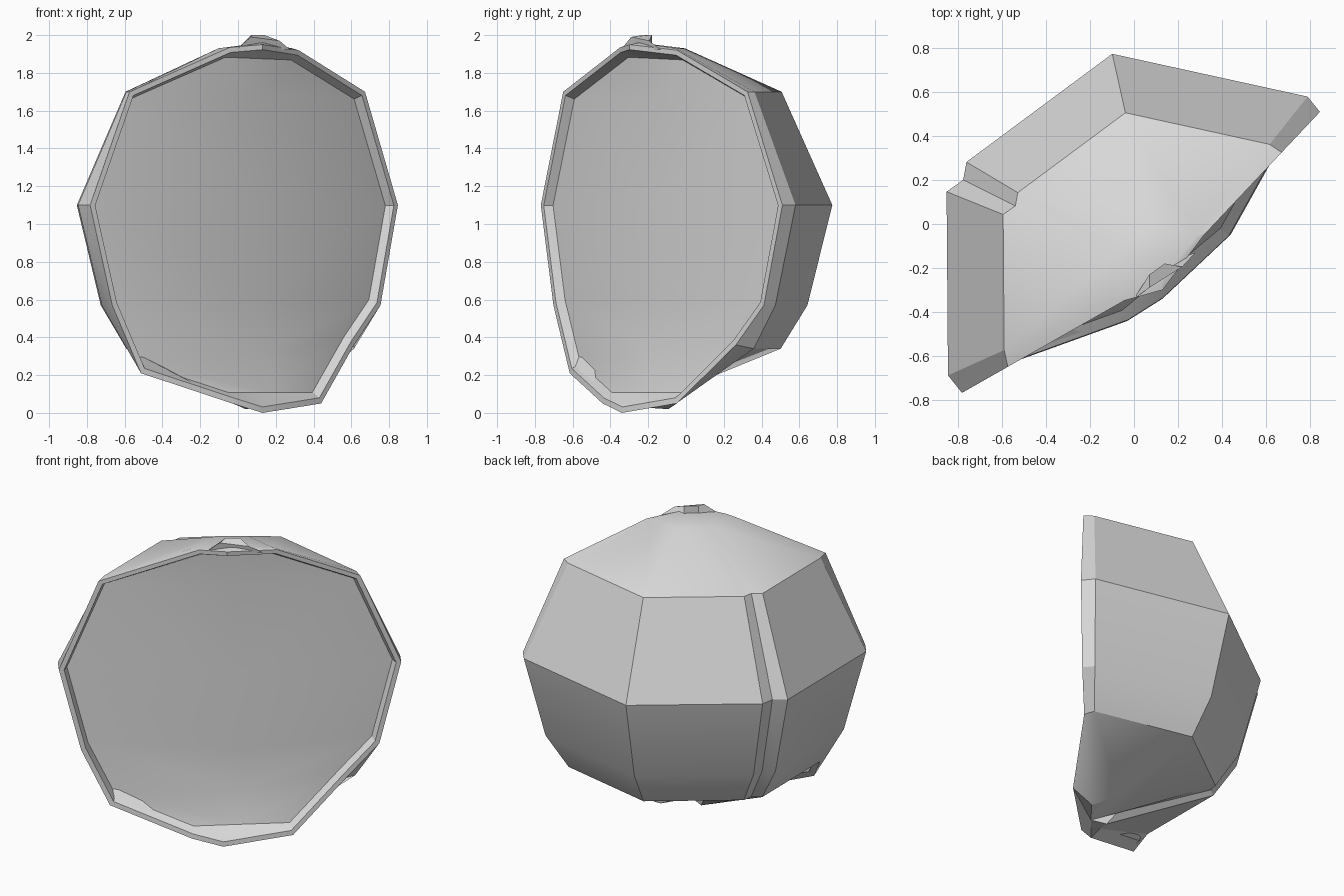
import bpy, bmesh, math
from mathutils import Vector

cube = bpy.data.objects.get("Cube")
if cube:
    bpy.data.objects.remove(cube, do_unlink=True)

GREY = (0.7, 0.7, 0.7, 1)
grey = bpy.data.materials.new("plain grey")
grey.use_nodes = True
grey.diffuse_color = GREY
grey.node_tree.nodes["Principled BSDF"].inputs["Base Color"].default_value = GREY

AXIS = Vector((0.13, -0.25, 0))
OPEN = Vector((0.62, -0.785, 0))      # direction the open side faces


def polar(angle, r, z):
    a = math.radians(angle)
    return AXIS + Vector((r * math.cos(a), r * math.sin(a), z))


def finish(bm, name):
    bmesh.ops.recalc_face_normals(bm, faces=bm.faces)
    mesh = bpy.data.meshes.new(name)
    bm.to_mesh(mesh)
    bm.free()
    mesh.materials.append(grey)
    obj = bpy.data.objects.new(name, mesh)
    bpy.context.collection.objects.link(obj)
    bpy.ops.object.select_all(action="DESELECT")
    obj.select_set(True)
    bpy.context.view_layer.objects.active = obj
    bpy.ops.object.shade_smooth_by_angle(angle=math.radians(24))


# Shell profile (radius, height), then each column: angle, radius factor,
# and the (angle, radius, height) of its lowest corner
profile = [(0.25, 1.93), (0.775, 1.7), (1.05, 1.1), (0.915, 0.57), (0.77, 0.34)]
right_rim = [(0.28, 1.92), (0.795, 1.7), (1.05, 1.1), (0.915, 0.57), (0.71, 0.36)]
left_rim = [(0.2, 1.935), (0.81, 1.7), (1.05, 1.1), (0.915, 0.57), (0.74, 0.21)]
columns = [(46.7, 0.995, right_rim, (33, 0.37, 0.05)),
           (51.5, 1.01, profile, (51.5, 0.2, 0.02)),
           (102.6, 1.0, profile, (102.6, 0.22, 0.12)),
           (149.2, 0.99, profile, (149.2, 0.18, 0.1)),
           (153.6, 0.965, profile, (153.6, 0.16, 0.1)),
           (158, 1.01, profile, (158, 0.1, 0.02)),
           (204.2, 1.02, profile, (204.2, 0.12, 0.03)),
           (209.6, 1.0, left_rim, (230, 0.25, 0.05))]

bm = bmesh.new()
grid = []
for angle, factor, rows, foot in columns:
    points = [polar(angle, r * factor, z) for r, z in rows] + [polar(*foot)]
    grid.append([bm.verts.new(p) for p in points])
n = len(grid[0])
top = bm.verts.new(AXIS + Vector((0, 0, 1.96)))
bottom = bm.verts.new(AXIS + Vector((0, 0, 0.03)))

# Outer panels with pointed ends
for a, b in zip(grid, grid[1:]):
    bm.faces.new((top, a[0], b[0]))
    bm.faces.new((bottom, b[-1], a[-1]))
    for i in range(n - 1):
        bm.faces.new((a[i], a[i + 1], b[i + 1], b[i]))

# Lip around the open side, folded along the axis
fold_top = bm.verts.new((0.13, -0.30, 1.95))
fold_bottom = bm.verts.new((0.13, -0.34, 0))
right, left = grid[0], grid[-1]
for end, fold, i in ((top, fold_top, 0), (bottom, fold_bottom, -1)):
    bm.faces.new((end, fold, right[i]))
    bm.faces.new((end, left[i], fold))
outer = left + [fold_bottom] + right[::-1] + [fold_top]


def inset(loop, side, height, depth):
    """Shrink a loop towards the middle and sink it behind the lip."""
    mid = AXIS + Vector((0, 0, 1.05))
    ring = []
    for v in loop:
        d = v.co - mid
        ring.append(bm.verts.new(mid + Vector((d.x * side, d.y * side, d.z * height)) - OPEN * depth))
    for i in range(len(loop)):
        j = (i + 1) % len(loop)
        bm.faces.new((loop[i], loop[j], ring[j], ring[i]))
    return ring


lip = inset(outer, 0.97, 0.97, 0.0)
inner = inset(lip, 0.98, 0.97, 0.05)

# Sunken inner face: two wings meeting on a straight spine
wing_l, wing_r = inner[:n], inner[n + 1:2 * n + 1][::-1]
low, high = inner[n], inner[-1]
low.co = (wing_l[-1].co + wing_r[-1].co) / 2
high.co = (wing_l[0].co + wing_r[0].co) / 2
spine = [high]
for a, b in list(zip(wing_l, wing_r))[1:-1]:
    t = ((a.co.z + b.co.z) / 2 - low.co.z) / (high.co.z - low.co.z)
    spine.append(bm.verts.new(low.co.lerp(high.co, t)))
spine.append(low)
for wing in (wing_l, wing_r):
    for i in range(n - 1):
        bm.faces.new((wing[i], wing[i + 1], spine[i + 1], spine[i]))
finish(bm, "segment_shell")

# Half stem on top, flaring towards the lip
bm = bmesh.new()
base = [(0.0, -0.34, 1.93), (0.07, -0.23, 1.93), (0.14, -0.18, 1.93), (0.28, -0.13, 1.92)]
crown = [(0.07, -0.29, 1.99), (0.07, -0.23, 2.0), (0.14, -0.18, 2.0), (0.22, -0.195, 1.97)]
rings = [[bm.verts.new(p) for p in ring] for ring in (base, crown)]
for ring in rings:
    bm.faces.new(ring)
for i in range(len(base)):
    j = (i + 1) % len(base)
    bm.faces.new((rings[0][i], rings[0][j], rings[1][j], rings[1][i]))
finish(bm, "stem")
